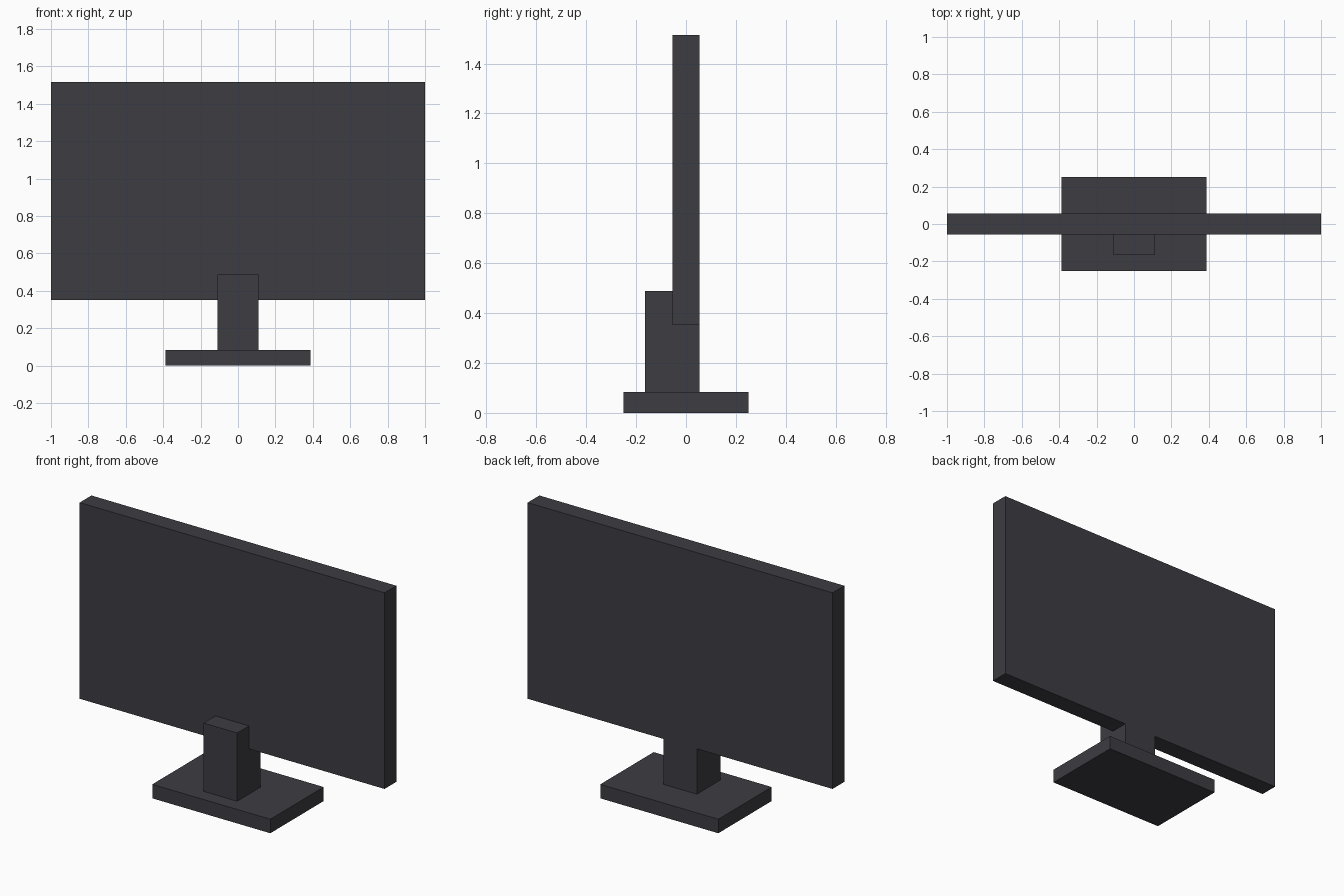
import bpy
import bmesh

if "Cube" in bpy.data.objects:
    bpy.data.objects.remove(bpy.data.objects["Cube"])

# One dark plastic colour for every part
plastic = bpy.data.materials.new("dark_grey_plastic")
plastic.diffuse_color = (0.047, 0.045, 0.054, 1.0)
plastic.use_nodes = True
plastic.node_tree.nodes["Principled BSDF"].inputs["Base Color"].default_value = plastic.diffuse_color


def extrude_profile(name, profile, half_width):
    """Extrude a (y, z) outline symmetrically along x."""
    bm = bmesh.new()
    face = bm.faces.new([bm.verts.new((-half_width, y, z)) for y, z in profile])
    grown = bmesh.ops.extrude_face_region(bm, geom=[face])
    moved = [v for v in grown["geom"] if isinstance(v, bmesh.types.BMVert)]
    bmesh.ops.translate(bm, verts=moved, vec=(2 * half_width, 0, 0))
    bmesh.ops.recalc_face_normals(bm, faces=bm.faces)
    mesh = bpy.data.meshes.new(name)
    bm.to_mesh(mesh)
    bm.free()
    mesh.materials.append(plastic)
    obj = bpy.data.objects.new(name, mesh)
    bpy.context.collection.objects.link(obj)
    return obj


def rectangle(y0, y1, z0, z1):
    return [(y0, z0), (y1, z0), (y1, z1), (y0, z1)]


BASE_TOP, PANEL_BOTTOM, PANEL_TOP = 0.083, 0.352, 1.515
PANEL_HALF_DEPTH = 0.055
NECK_FRONT, NECK_TOP = -0.165, 0.488

# Foot plate
extrude_profile("base", rectangle(-0.25, 0.25, 0, BASE_TOP), 0.387)

# Flat display slab
extrude_profile("screen_panel",
                rectangle(-PANEL_HALF_DEPTH, PANEL_HALF_DEPTH, PANEL_BOTTOM, PANEL_TOP), 1.0)

# Stepped neck: carries the panel on its ledge and rises along one face
extrude_profile("stand_neck", [
    (NECK_FRONT, BASE_TOP),
    (PANEL_HALF_DEPTH, BASE_TOP),
    (PANEL_HALF_DEPTH, PANEL_BOTTOM),
    (-PANEL_HALF_DEPTH, PANEL_BOTTOM),
    (-PANEL_HALF_DEPTH, NECK_TOP),
    (NECK_FRONT, NECK_TOP),
], 0.11)
